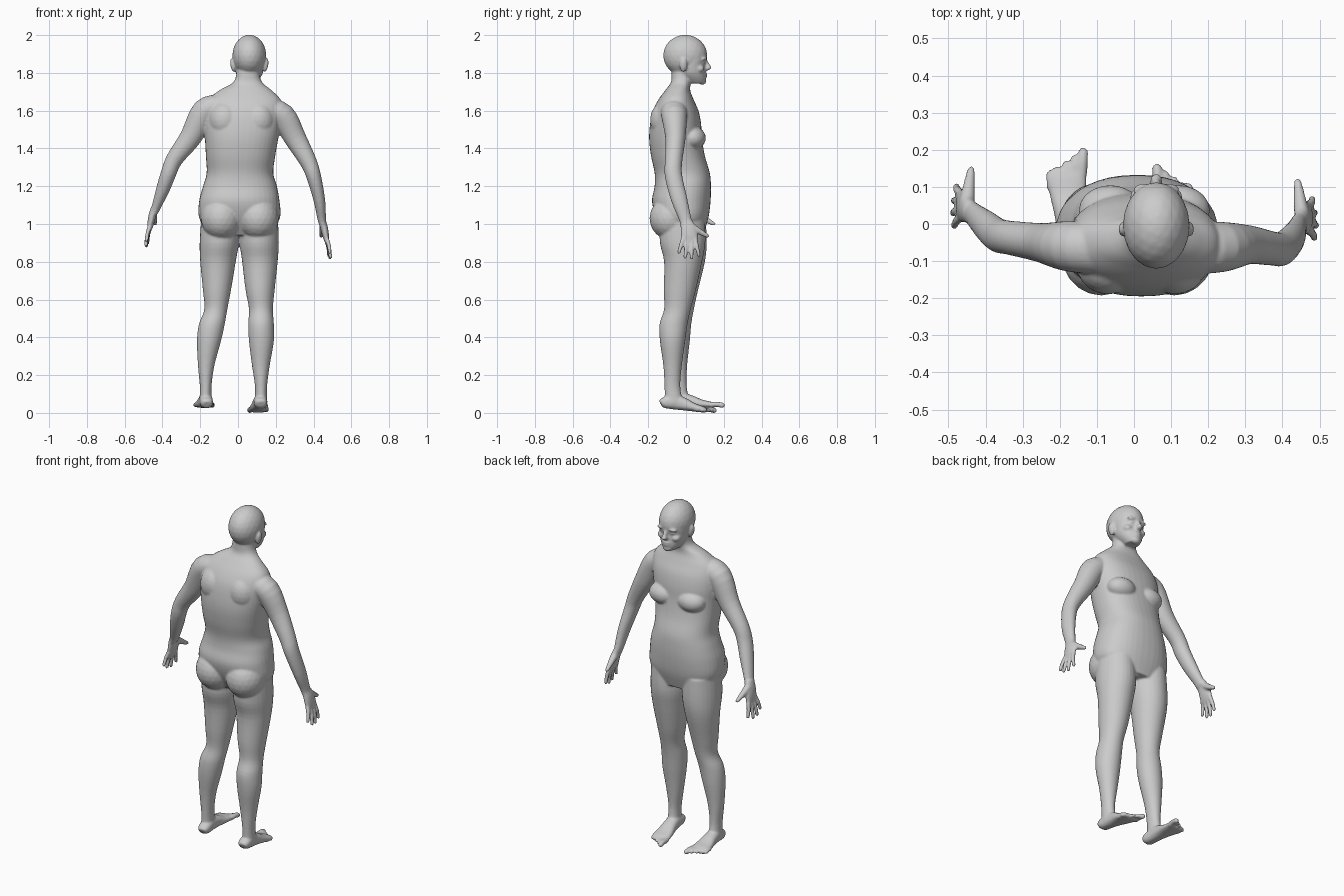
import bpy, bmesh, math
from mathutils import Vector, Matrix

bm = bmesh.new()
X, Y, Z = Vector((1, 0, 0)), Vector((0, 1, 0)), Vector((0, 0, 1))


def spline(pts, steps=4):
    """Catmull-Rom through points of any dimension."""
    out = []
    for i in range(len(pts) - 1):
        a, b, c, d = pts[max(i - 1, 0)], pts[i], pts[i + 1], pts[min(i + 2, len(pts) - 1)]
        for s in range(steps):
            t = s / steps
            out.append([0.5 * (2 * q + (r - p) * t + (2 * p - 5 * q + 4 * r - w) * t * t
                               + (3 * q - p - 3 * r + w) * t ** 3)
                        for p, q, r, w in zip(a, b, c, d)])
    return out + [list(pts[-1])]


def sweep(pts, ref=Y, flat=False, power=2.0, sides=28):
    """Tube of elliptical rings; each point is x, y, z, radius u, radius v."""
    pts = spline(pts)
    rings = []
    for i, p in enumerate(pts):
        t = (Vector(pts[min(i + 1, len(pts) - 1)][:3]) - Vector(pts[max(i - 1, 0)][:3])).normalized()
        u, v = X, Y
        if not flat:
            u = ref.cross(t).normalized()
            v = t.cross(u)
        ring = []
        for k in range(sides):
            a = 2 * math.pi * k / sides
            c, s = math.cos(a), math.sin(a)
            c = math.copysign(abs(c) ** (2 / power), c)
            s = math.copysign(abs(s) ** (2 / power), s)
            ring.append(bm.verts.new(Vector(p[:3]) + u * c * p[3] + v * s * p[4]))
        rings.append(ring)
    for r, q in zip(rings, rings[1:]):
        for k in range(sides):
            n = (k + 1) % sides
            bm.faces.new((r[k], r[n], q[n], q[k]))
    bm.faces.new(rings[0])
    bm.faces.new(rings[-1])


def box_rings(rows):
    """z, x min, x max, y min, y max -> centre and radii."""
    return [((a + b) / 2, (c + d) / 2, z, (b - a) / 2, (d - c) / 2) for z, a, b, c, d in rows]


def ball(loc, rad, rot=0):
    m = Matrix.Translation(loc) @ Matrix.Rotation(rot, 4, 'Y') @ Matrix.Diagonal((*rad, 1))
    bmesh.ops.create_icosphere(bm, subdivisions=3, radius=1, matrix=m)


def digit(a, b, c, r0, r1, ref=Y):
    """Finger or toe through three points with a round tip."""
    sweep([(*a, r0, r0), (*b, (r0 + r1) / 2, (r0 + r1) / 2), (*c, r1, r1)], ref, sides=14)
    ball(c, (r1, r1, r1))


# torso and neck
sweep(box_rings([
    (0.94, -0.15, 0.165, -0.10, 0.09), (1.03, -0.205, 0.222, -0.155, 0.118),
    (1.12, -0.206, 0.22, -0.18, 0.13), (1.20, -0.185, 0.206, -0.166, 0.132),
    (1.27, -0.166, 0.187, -0.166, 0.126), (1.36, -0.17, 0.197, -0.185, 0.10),
    (1.45, -0.175, 0.213, -0.195, 0.085), (1.53, -0.18, 0.228, -0.19, 0.08),
    (1.60, -0.175, 0.235, -0.175, 0.066), (1.66, -0.155, 0.225, -0.145, 0.04),
    (1.71, -0.095, 0.175, -0.108, 0.022), (1.75, -0.025, 0.128, -0.08, 0.028),
    (1.80, -0.008, 0.115, -0.076, 0.045), (1.86, 0.0, 0.12, -0.07, 0.05)]),
    flat=True, power=2.3, sides=40)
for s in (-1, 1):
    ball((0.01 + s * 0.098, -0.08, 1.03), (0.108, 0.113, 0.115))          # buttocks
    ball((0.028 + s * 0.092, 0.037, 1.455), (0.085, 0.068, 0.062))        # breasts
    ball((0.02 + s * 0.09, -0.11, 1.55), (0.085, 0.08, 0.10))             # shoulder blades

# legs
sweep(box_rings([
    (1.02, -0.195, 0.0, -0.13, 0.105), (0.90, -0.203, 0.004, -0.13, 0.11),
    (0.80, -0.20, -0.012, -0.105, 0.10), (0.65, -0.186, -0.037, -0.095, 0.064),
    (0.55, -0.178, -0.056, -0.088, 0.042), (0.47, -0.207, -0.07, -0.105, 0.028),
    (0.38, -0.217, -0.09, -0.105, 0.02), (0.25, -0.212, -0.125, -0.09, 0.006),
    (0.14, -0.202, -0.14, -0.082, 0.004), (0.06, -0.205, -0.138, -0.08, 0.02)]), flat=True)
sweep(box_rings([
    (1.02, 0.015, 0.212, -0.14, 0.10), (0.90, 0.01, 0.216, -0.138, 0.102),
    (0.80, 0.022, 0.21, -0.116, 0.085), (0.65, 0.04, 0.194, -0.118, 0.052),
    (0.55, 0.058, 0.185, -0.116, 0.025), (0.47, 0.054, 0.19, -0.14, 0.008),
    (0.38, 0.058, 0.19, -0.138, -0.004), (0.25, 0.074, 0.168, -0.12, -0.022),
    (0.14, 0.09, 0.154, -0.114, -0.03), (0.05, 0.088, 0.156, -0.112, -0.015)]), flat=True)


# feet
def foot(heel, toe, s):
    h, e = Vector(heel), Vector(toe)
    rows = []
    for t, w, ht in ((0, 0.022, 0.04), (0.08, 0.034, 0.06), (0.3, 0.036, 0.078), (0.5, 0.04, 0.068),
                     (0.72, 0.049, 0.045), (0.9, 0.053, 0.034), (1, 0.047, 0.024)):
        p = h.lerp(e, t)
        rows.append((p.x, p.y, p.z + ht / 2, w, ht / 2))
    sweep(rows, Z, power=2.4)
    for i in range(5):
        k = i - 2
        x0, y0 = e.x - s * k * 0.021, e.y - 0.02 - 0.009 * i
        r = 0.015 if i == 0 else 0.0115 - i * 0.0004
        ln = 0.062 - 0.006 * i
        digit((x0, y0, e.z + 0.016), (x0 - s * k * 0.001, y0 + ln * 0.6, e.z + 0.018),
              (x0 - s * k * 0.002, y0 + ln, e.z + 0.013), r, r * 0.95, Z)


foot((-0.165, -0.10, 0.024), (-0.183, 0.15, 0.027), 1)
foot((0.122, -0.133, 0.026), (0.108, 0.107, 0.0), -1)

# arms
sweep([(0.15, -0.065, 1.605, 0.06, 0.07), (0.235, -0.062, 1.572, 0.068, 0.068),
       (0.305, -0.056, 1.45, 0.058, 0.053), (0.372, -0.066, 1.33, 0.045, 0.046),
       (0.40, -0.066, 1.255, 0.039, 0.046), (0.43, -0.036, 1.13, 0.031, 0.043),
       (0.443, -0.005, 1.03, 0.023, 0.033), (0.45, 0.004, 0.995, 0.02, 0.034)])
sweep([(-0.09, -0.065, 1.625, 0.06, 0.07), (-0.175, -0.06, 1.595, 0.07, 0.068),
       (-0.25, -0.05, 1.46, 0.058, 0.053), (-0.335, -0.037, 1.345, 0.045, 0.046),
       (-0.367, -0.03, 1.27, 0.041, 0.046), (-0.397, -0.006, 1.185, 0.036, 0.042),
       (-0.433, 0.026, 1.09, 0.024, 0.033), (-0.443, 0.035, 1.06, 0.02, 0.034)])


# hands
def hand(s, off):
    def P(x, y, z):
        return Vector((s * x, y, z)) + Vector(off)
    palm = ((0.445, 0.0, 1.02, 0.019, 0.03), (0.456, 0.01, 0.98, 0.02, 0.04),
            (0.465, 0.017, 0.935, 0.017, 0.045), (0.47, 0.018, 0.905, 0.011, 0.042))
    sweep([(*P(*p[:3]), p[3], p[4]) for p in palm])
    for y0, z0, y1, x1, z1 in ((-0.015, 0.925, -0.038, 0.486, 0.85), (0.007, 0.915, -0.004, 0.49, 0.825),
                               (0.03, 0.915, 0.03, 0.487, 0.82), (0.049, 0.92, 0.068, 0.48, 0.835)):
        digit(P(0.468, y0, z0), P((0.468 + x1) / 2 + 0.004, (y0 + y1) / 2, (z0 + z1) / 2),
              P(x1, y1, z1), 0.0125, 0.0098)
    digit(P(0.452, 0.025, 0.99), P(0.446, 0.075, 0.958), P(0.441, 0.113, 0.937), 0.021, 0.0105, X)


hand(1, (0, 0, 0))
hand(-1, (0.002, 0.033, 0.064))

# head: cranium, then face and jaw
HX = 0.06
ball((HX, -0.004, 1.892), (0.09, 0.117, 0.11))
sweep([(HX, 0.03, 1.93, 0.07, 0.07), (HX, 0.03, 1.88, 0.08, 0.077), (HX, 0.027, 1.84, 0.079, 0.074),
       (HX, 0.03, 1.80, 0.072, 0.075), (HX, 0.042, 1.77, 0.056, 0.064),
       (HX, 0.055, 1.745, 0.036, 0.045)], flat=True)
ball((HX, 0.086, 1.757), (0.028, 0.022, 0.02))                       # chin
sweep([(HX, 0.10, 1.873, 0.009, 0.01), (HX, 0.113, 1.845, 0.011, 0.012),
       (HX, 0.118, 1.825, 0.017, 0.018), (HX, 0.10, 1.812, 0.013, 0.012)], flat=True)   # nose
for dz, w in ((0.795, 0.026), (0.781, 0.023)):                       # lips
    ball((HX, 0.098, 1 + dz), (w, 0.015, 0.0075))
for s in (-1, 1):
    ball((HX + s * 0.034, 0.092, 1.876), (0.03, 0.018, 0.009), s * 0.12)      # brow
    ball((HX + s * 0.045, 0.072, 1.822), (0.026, 0.026, 0.02))                # cheek
    ball((HX + s * 0.033, 0.087, 1.853), (0.016, 0.014, 0.009))               # eye
    ball((HX + s * 0.088, -0.014, 1.84), (0.012, 0.021, 0.037), s * 0.2)      # ear

# fuse the parts into one smooth skin
bmesh.ops.recalc_face_normals(bm, faces=bm.faces)
mesh = bpy.data.meshes.new("body")
bm.to_mesh(mesh)
bm.free()
body = bpy.data.objects.new("body", mesh)
bpy.context.collection.objects.link(body)
rm = body.modifiers.new("skin", 'REMESH')
rm.mode, rm.voxel_size, rm.use_smooth_shade = 'VOXEL', 0.006, True
sm = body.modifiers.new("soften", 'SMOOTH')
sm.factor, sm.iterations = 0.5, 5
